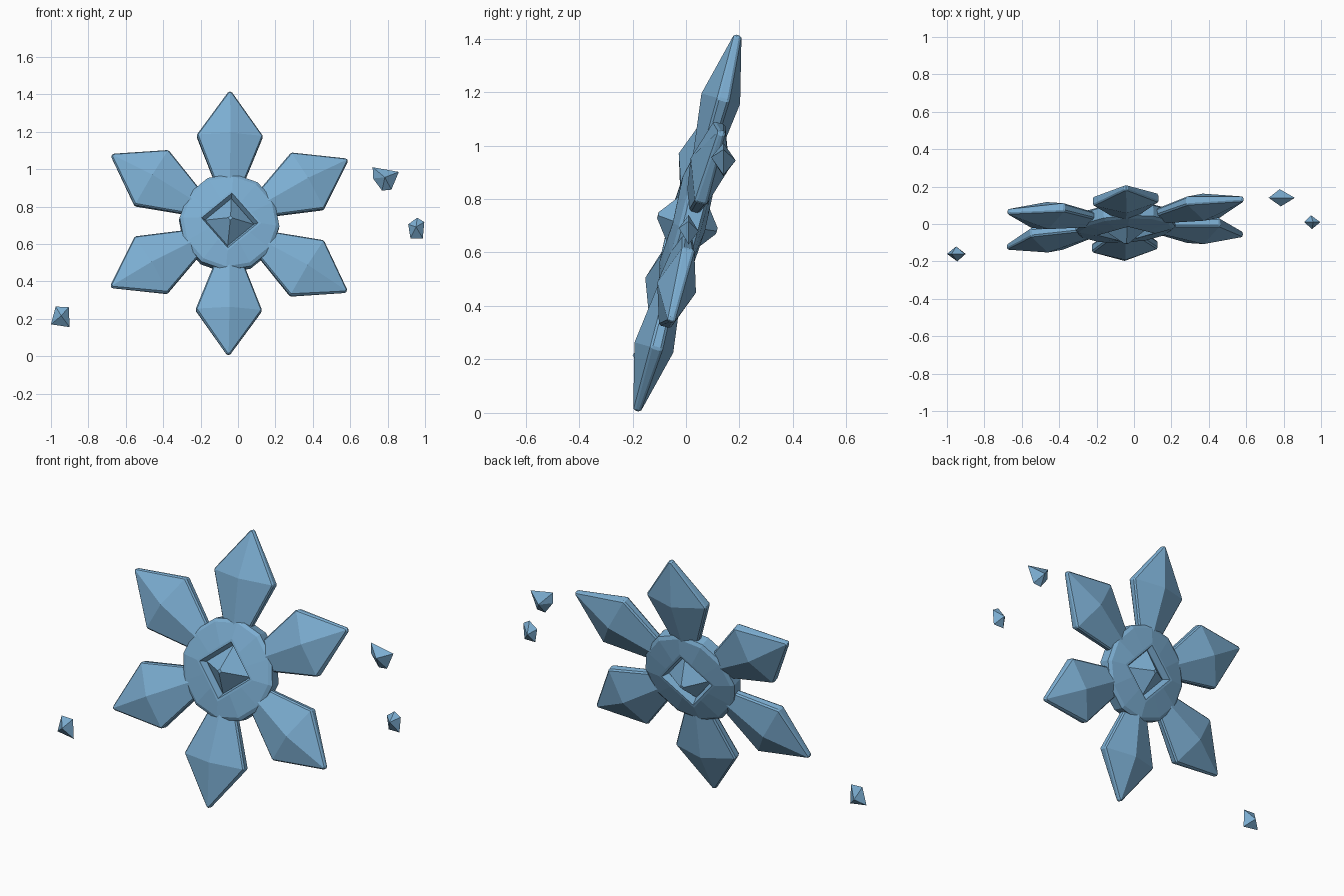
import bpy, bmesh
from math import sin, cos, pi, radians
from mathutils import Matrix, Vector

cube = bpy.data.objects.get("Cube")
if cube:
    bpy.data.objects.remove(cube, do_unlink=True)

ice = bpy.data.materials.new("ice_blue")
ice.use_nodes = True
ice.diffuse_color = (0.2, 0.42, 0.64, 1)
ice.node_tree.nodes["Principled BSDF"].inputs["Base Color"].default_value = ice.diffuse_color

# The flower is built in its own XZ plane, then rolled, tilted back and turned
FLOWER = (Matrix.Translation((-0.047, 0.005, 0.71)) @ Matrix.Rotation(radians(3.4), 4, 'Z')
          @ Matrix.Rotation(radians(-15), 4, 'X') @ Matrix.Rotation(radians(1.2), 4, 'Y'))


def loft(name, rings, matrix, capped=True, closed=False, bevel=0):
    """Skin a list of equal-length rings; cap the ends or join them in a loop."""
    bm = bmesh.new()
    rows = [[bm.verts.new(p) for p in ring] for ring in rings]
    n = len(rows[0])
    pairs = list(zip(rows, rows[1:]))
    if closed:
        pairs.append((rows[-1], rows[0]))
    for a, b in pairs:
        for i in range(n):
            j = (i + 1) % n
            bm.faces.new((a[i], a[j], b[j], b[i]))
    if capped and not closed:
        bm.faces.new(rows[0])
        bm.faces.new(rows[-1])
    return finish(name, bm, matrix, bevel)


def bipyramid(name, outline, front, back, matrix, bevel=0):
    """Crystal with a flat XZ outline and a point at each side."""
    bm = bmesh.new()
    ring = [bm.verts.new(p) for p in outline]
    for tip in (bm.verts.new(front), bm.verts.new(back)):
        for i, v in enumerate(ring):
            bm.faces.new((v, ring[(i + 1) % len(ring)], tip))
    return finish(name, bm, matrix, bevel)


def finish(name, bm, matrix, bevel):
    bmesh.ops.recalc_face_normals(bm, faces=bm.faces)
    mesh = bpy.data.meshes.new(name)
    bm.to_mesh(mesh)
    bm.free()
    mesh.materials.append(ice)
    ob = bpy.data.objects.new(name, mesh)
    bpy.context.collection.objects.link(ob)
    ob.matrix_world = matrix
    if bevel:
        mod = ob.modifiers.new("edge_bevel", 'BEVEL')
        mod.width, mod.segments = bevel, 1
        mod.limit_method, mod.angle_limit = 'ANGLE', radians(40)
    return ob


# Petals: (radius, half width, ridge height, half edge thickness)
STATIONS = [(0.14, 0.06, 0.035, 0.015), (0.23, 0.08, 0.043, 0.018),
            (0.482, 0.178, 0.075, 0.022), (0.728, 0.008, 0.014, 0.012)]
petal = [[(w, -e, r), (0, -h, r), (-w, -e, r), (-w, e, r), (0, h, r), (w, e, r)]
         for r, w, h, e in STATIONS]
for k in range(6):
    turn = Matrix.Rotation(k * pi / 3, 4, 'Y')
    loft(f"petal_{k + 1}", petal, FLOWER @ turn, bevel=0.007)

# Hub: twelve-sided rim rising to a diamond-shaped socket on both faces
N = 12


def circle(r, y):
    return [(r * cos(2 * pi * i / N), y, r * sin(2 * pi * i / N)) for i in range(N)]


def diamond(r, y):
    pts = []
    for i in range(N):
        a = 2 * pi * i / N
        q, t = divmod(i, N // 4)
        t /= N // 4
        c, d = Vector((cos(q * pi / 2), sin(q * pi / 2))), Vector((cos((q + 1) * pi / 2), sin((q + 1) * pi / 2)))
        p = c.lerp(d, t) * r
        pts.append((p.x, y, p.y))
    return pts


spin = Matrix.Rotation(radians(4), 4, 'Y')
front_half = [circle(0.268, -0.03), circle(0.25, -0.042), diamond(0.168, -0.062),
              diamond(0.152, -0.062), diamond(0.132, -0.03)]
back_half = [[(x, -y, z) for x, y, z in ring] for ring in reversed(front_half)]
loft("hub", front_half[::-1] + back_half[::-1], FLOWER @ spin, closed=True)

# Core gem set in the socket
loft("gem", [diamond(0.012, -0.114), diamond(0.132, -0.022), diamond(0.132, 0.022),
             diamond(0.012, 0.114)], FLOWER @ spin)

# Loose shards: centre, half depth and outline offsets
SHARDS = {
    "shard_upper_left": ((0.785, 0.14, 0.95), 0.046,
                         [(-0.065, 0.06), (0.075, 0.035), (0.035, -0.06), (-0.015, -0.065), (-0.063, 0)]),
    "shard_lower_left": ((0.952, 0.01, 0.685), 0.037,
                         [(0.006, 0.055), (0.044, 0.032), (0.036, -0.055), (-0.03, -0.055), (-0.042, 0.02)]),
    "shard_right": ((-0.945, -0.16, 0.21), 0.04,
                    [(-0.03, 0.055), (0.04, 0.052), (0.045, -0.055), (-0.055, -0.04)]),
}
for name, (centre, depth, outline) in SHARDS.items():
    bipyramid(name, [(x, 0, z) for x, z in outline], (0, -depth, 0.006), (-0.006, depth, -0.006),
              Matrix.Translation(centre))
